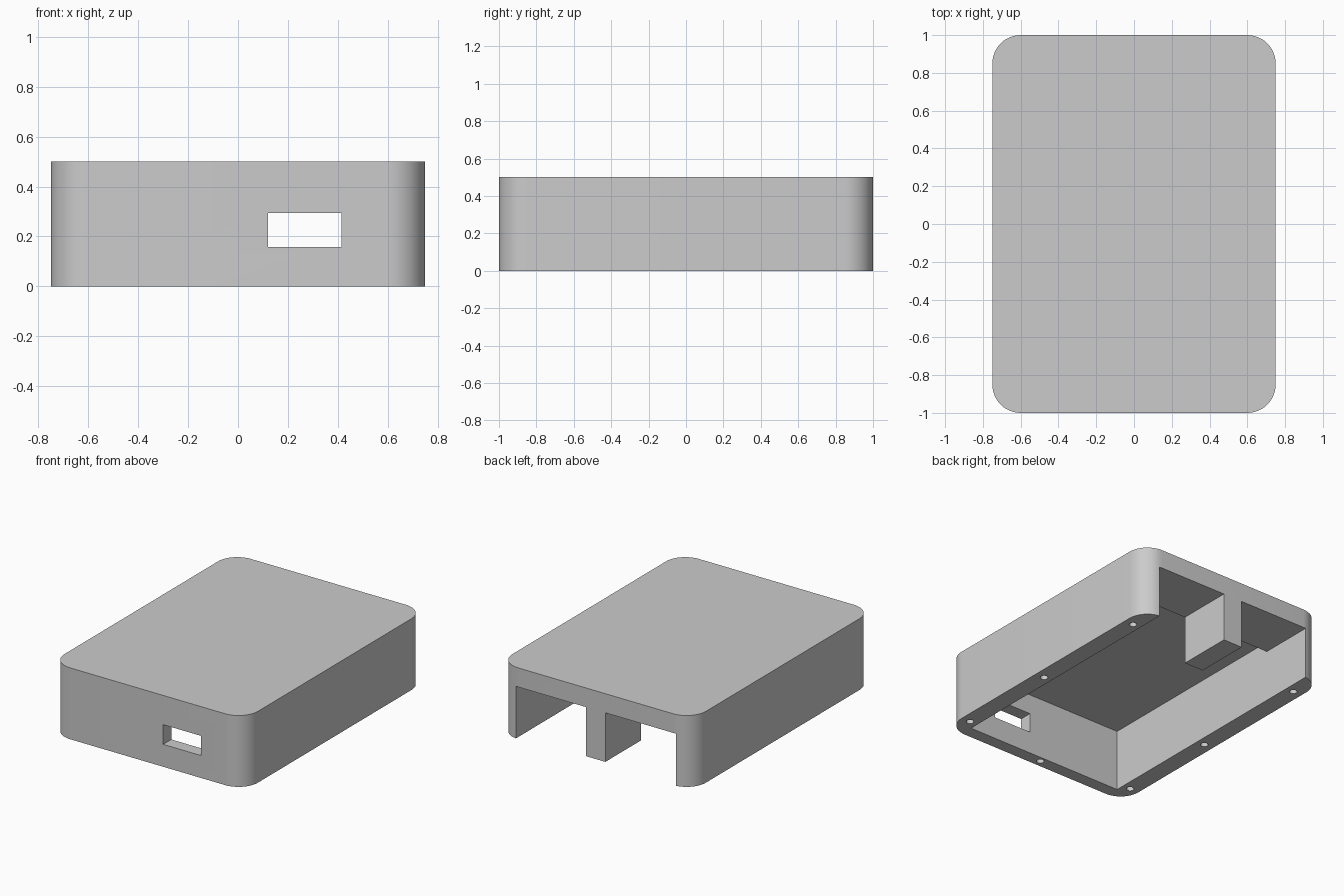
import bpy, bmesh, math
from mathutils import Matrix, Vector

cube = bpy.data.objects.get("Cube")
if cube:
    bpy.data.objects.remove(cube, do_unlink=True)

WIDTH, LENGTH, HEIGHT, RADIUS = 1.5, 2.0, 0.5, 0.15
INNER_X, INNER_FRONT, INNER_BACK = 0.62, -0.91, 0.605
CEILING, PORT_TOP, PILLAR_X, PILLAR_BOTTOM = 0.436, 0.366, 0.075, 0.022

# Plain grey plastic
grey = bpy.data.materials.new("grey plastic")
grey.use_nodes = True
grey.diffuse_color = (0.6, 0.6, 0.6, 1)
grey.node_tree.nodes["Principled BSDF"].inputs["Base Color"].default_value = (0.6, 0.6, 0.6, 1)


def add_object(name, bm):
    bmesh.ops.recalc_face_normals(bm, faces=bm.faces)
    mesh = bpy.data.meshes.new(name)
    bm.to_mesh(mesh)
    bm.free()
    mesh.materials.append(grey)
    obj = bpy.data.objects.new(name, mesh)
    bpy.context.collection.objects.link(obj)
    return obj


def box(name, low, high):
    low, high = Vector(low), Vector(high)
    bm = bmesh.new()
    bmesh.ops.create_cube(bm, size=1)
    bmesh.ops.scale(bm, vec=high - low, verts=bm.verts)
    bmesh.ops.translate(bm, vec=(low + high) / 2, verts=bm.verts)
    return add_object(name, bm)


def hole(name, x, y, radius=0.025, depth=0.25):
    bm = bmesh.new()
    bmesh.ops.create_cone(bm, cap_ends=True, segments=24, radius1=radius,
                          radius2=radius, depth=2 * depth,
                          matrix=Matrix.Translation((x, y, 0)))
    return add_object(name, bm)


# Outer body: rounded rectangle extruded upward
bm = bmesh.new()
steps = 12
outline = []
for corner, (sx, sy) in enumerate([(1, 1), (-1, 1), (-1, -1), (1, -1)]):
    for i in range(steps + 1):
        a = math.pi / 2 * (corner + i / steps)
        outline.append(bm.verts.new((sx * (WIDTH / 2 - RADIUS) + RADIUS * math.cos(a),
                                     sy * (LENGTH / 2 - RADIUS) + RADIUS * math.sin(a), 0)))
base = bm.faces.new(outline)
top = bmesh.ops.extrude_face_region(bm, geom=[base])
bmesh.ops.translate(bm, vec=(0, 0, HEIGHT),
                    verts=[g for g in top["geom"] if isinstance(g, bmesh.types.BMVert)])
body = add_object("enclosure_shell", bm)

# Main cavity, front slot and relief below the pillar
cutters = [
    box("cavity_cutter", (-INNER_X, INNER_FRONT, -0.1), (INNER_X, INNER_BACK, CEILING)),
    box("front_slot_cutter", (0.12, -1.1, 0.157), (0.415, -0.8, 0.295)),
    box("pillar_relief_cutter", (-0.2, 0.5, -0.1), (0.2, 1.1, PILLAR_BOTTOM)),
]

# Two rear openings either side of the pillar
for side in (-1, 1):
    xs = sorted((side * PILLAR_X, side * INNER_X))
    cutters.append(box("rear_opening_cutter", (xs[0], 0.5, -0.1), (xs[1], 1.1, PORT_TOP)))

# Screw holes in the bottom rim
screws = [(side * 0.68, y) for side in (-1, 1) for y in (-0.85, -0.1, 0.8)]
for x, y in screws + [(0, -0.95)]:
    cutters.append(hole("screw_hole_cutter", x, y))

bpy.ops.object.select_all(action="DESELECT")
bpy.context.view_layer.objects.active = body
body.select_set(True)
for cutter in cutters:
    cutter.hide_render = True
    mod = body.modifiers.new("cut", "BOOLEAN")
    mod.operation = "DIFFERENCE"
    mod.solver = "EXACT"
    mod.object = cutter
    bpy.ops.object.modifier_apply(modifier=mod.name)
    bpy.data.objects.remove(cutter, do_unlink=True)

bpy.ops.object.shade_smooth_by_angle(angle=math.radians(30))
